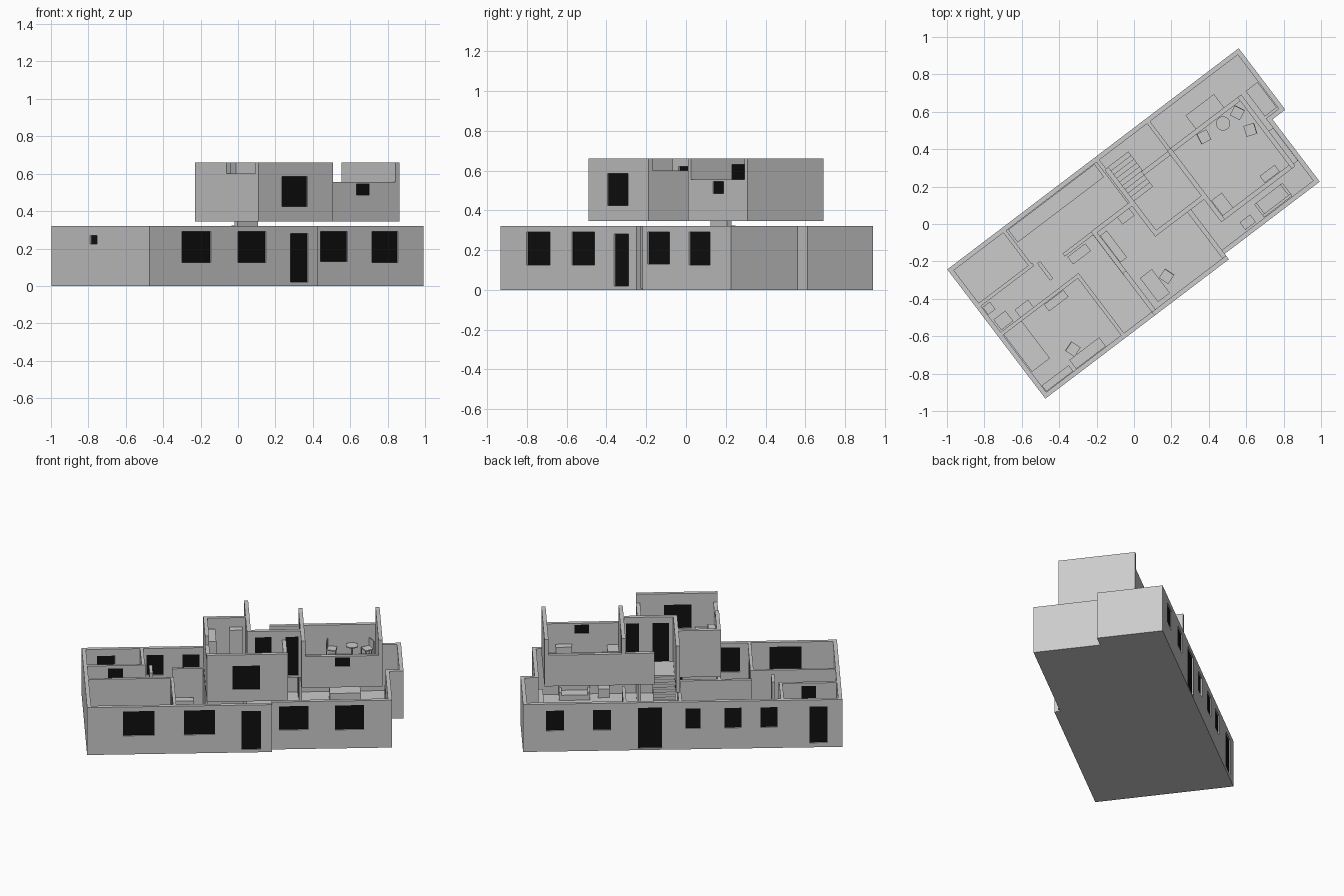
import bpy, bmesh, math

if "Cube" in bpy.data.objects:
    bpy.data.objects.remove(bpy.data.objects["Cube"])

ANGLE = math.radians(37.2)      # the house stands turned on its plot
T = 0.025                       # wall thickness
dark = bpy.data.materials.new("dark_glass")
dark.diffuse_color = (0.005, 0.005, 0.005, 1)
dark.use_nodes = True
dark.node_tree.nodes["Principled BSDF"].inputs["Base Color"].default_value = dark.diffuse_color


def build(name, boxes, mat=None):
    """One object out of boxes given as (u0, u1, v0, v1, z0, z1)."""
    bm = bmesh.new()
    for u0, u1, v0, v1, z0, z1 in boxes:
        vs = bmesh.ops.create_cube(bm, size=1)["verts"]
        for p in vs:
            p.co = (u0 + (p.co.x + .5) * (u1 - u0), v0 + (p.co.y + .5) * (v1 - v0),
                    z0 + (p.co.z + .5) * (z1 - z0))
    me = bpy.data.meshes.new(name)
    bm.to_mesh(me)
    bm.free()
    ob = bpy.data.objects.new(name, me)
    ob.rotation_euler.z = ANGLE
    bpy.context.collection.objects.link(ob)
    if mat:
        me.materials.append(mat)
    return ob


def wall(name, axis, c, a, b, z0, z1, holes=(), t=T):
    """Wall along u or v, centred on c, with glazed openings (a0, a1, z0, z1)."""
    def bx(p, q, lo, hi, w):
        if axis == "u":
            return (p, q, c - w / 2, c + w / 2, lo, hi)
        return (c - w / 2, c + w / 2, p, q, lo, hi)
    solid, pos = [], a
    for p, q, lo, hi in sorted(holes):
        solid.append(bx(pos, p, z0, z1, t))
        if lo > z0 + .001:
            solid.append(bx(p, q, z0, lo, t))
        if hi < z1 - .001:
            solid.append(bx(p, q, hi, z1, t))
        pos = q
    solid.append(bx(pos, b, z0, z1, t))
    build(name, solid)
    if holes:
        build(name + "_panes", [bx(p, q, lo, hi, .009) for p, q, lo, hi in holes], dark)


def block(name, u, v, su, sv, z0, h):
    build(name, [(u - su / 2, u + su / 2, v - sv / 2, v + sv / 2, z0, z0 + h)])


def chair(name, u, v, z, turn=0):
    """Four legs, seat and back, turned about its own centre."""
    s, l = .03, .005
    legs = [(x, x + l, y, y + l, 0, .05) for x in (-s, s - l) for y in (-s, s - l)]
    ob = build(name, legs + [(-s, s, -s, s, .05, .057), (-s, s, s - l, s, .057, .11)])
    ob.location = (u * math.cos(ANGLE) - v * math.sin(ANGLE),
                   u * math.sin(ANGLE) + v * math.cos(ANGLE), z)
    ob.rotation_euler.z = ANGLE + math.radians(turn)


# ---------- ground floor: slab and outer walls ----------
H, h = .32, T / 2
build("ground_slab", [(-.942, .19, -.457, .41, 0, .01), (.19, .928, -.42, .41, 0, .01),
                      (.928, 1.014, -.002, .41, 0, .01)])
wall("front_wall", "u", -.457 + h, -.942, .19, 0, H,
     [(-.723, -.529, .125, .29), (-.347, -.158, .125, .29), (.005, .124, .02, .28)])
wall("front_wall_stepped", "u", -.42 + h, .19, .928, 0, H,
     [(.234, .416, .13, .29), (.579, .755, .125, .29)])
wall("back_wall", "u", .41 - h, -.942, 1.014, 0, H,
     [(-.85, -.74, .03, .275), (-.545, -.441, .14, .275), (-.325, -.221, .14, .275),
      (-.074, .018, .14, .275), (.164, .311, .012, .285), (.476, .586, .14, .275),
      (.763, .873, .14, .275)])
wall("left_wall", "v", -.942 + h, -.432, .385, 0, H, [(.008, .066, .225, .27)])
wall("right_wall", "v", .928 - h, -.395, .023, 0, H)
wall("right_wall_return", "u", -.002 + h, .903, 1.014, 0, H)
wall("right_wall_bay", "v", 1.014 - h, .023, .385, 0, H)

# ---------- ground floor: partitions ----------
P = .02
wall("kitchen_side", "v", -.575, .165, .385, .01, H, t=P)
wall("bath_wall", "u", .155, -.917, -.56, .01, H, [(-.79, -.7, .01, .3)], t=P)
wall("bedroom_wall", "u", -.04, -.917, -.395, .01, H, t=P)
wall("bedroom_side", "v", -.405, -.432, -.05, .01, H, [(-.265, -.17, .01, .3)], t=P)
wall("hall_stub", "v", -.53, .03, .145, .01, H, t=P)
wall("kitchen_front", "u", .095, -.4, .04, .01, H, t=P)
wall("study_side", "v", -.2, -.19, .085, .01, H, t=P)
wall("stair_side", "v", .05, .105, .385, .01, H, t=P)
wall("living_side", "v", .39, .17, .385, .01, H, [(.225, .315, .01, .3)], t=P)
wall("hall_side", "v", .28, -.395, -.11, .01, H, t=P)

# ---------- ground floor: furniture ----------
for name, *d in [
        ("bed", -.852, -.175, .12, .25, .05), ("low_cabinet", -.825, -.41, .18, .04, .1),
        ("desk", -.615, -.4, .2, .06, .085), ("dresser", -.579, -.075, .13, .045, .12),
        ("shower_tray", -.868, .012, .08, .07, .04), ("vanity", -.741, -.005, .09, .05, .1),
        ("basin", -.89, .11, .05, .05, .1), ("hall_cabinet", -.33, .05, .12, .05, .12),
        ("kitchen_counter", -.265, .34, .58, .085, .1), ("sideboard", .665, .25, .19, .09, .07),
        ("end_cabinet", .945, .12, .08, .17, .12), ("media_shelf", .885, -.15, .035, .22, .1),
        ("side_table", .49, -.36, .07, .05, .06)]:
    u, v, su, sv, ht = d
    block(name, u, v, su, sv, .01, ht)
build("sofa", [(.575, .765, -.385, -.305, .01, .045), (.575, .765, -.392, -.377, .045, .09),
               (.575, .59, -.377, -.305, .045, .065), (.75, .765, -.377, -.305, .045, .065)])
chair("bedroom_chair", -.665, -.335, .01, 20)

# ---------- staircase ----------
N = 9
build("stairs", [(.072, .21, .10 + .025 * i, .127 + .025 * i, .305 - .022 * i, .345 - .022 * i)
                 for i in range(N)])

# ---------- upper floor ----------
Z, TOP, LOW, S = .345, .66, .555, .357
build("upper_slab", [(-.209, .29, -.457, -.11, Z, S), (-.209, .07, -.11, .107, Z, S),
                     (.07, .385, -.11, .1, Z, S), (.2, .385, .1, .2, Z, S),
                     (.385, .875, -.275, .205, Z, S)])
wall("upper_front", "u", -.457 + h, -.209, .29, Z, TOP, [(-.051, .118, .425, .585)])
wall("upper_left", "v", -.209 + h, -.175, .085, Z, TOP)
wall("upper_left_low", "v", -.209 + h, -.432, -.175, Z, .6)
wall("upper_right", "v", .29 - h, -.432, -.122, Z, .6)
wall("upper_back", "u", .107 - h, -.209, .05, Z, TOP)
wall("upper_stair_side", "v", .062, -.1, .325, Z, TOP)
wall("upper_hall_wall", "u", -.11, .05, .378, Z, TOP,
     [(.10, .20, S, .62), (.285, .365, S, .62)])
wall("terrace_left", "v", .39, -.275, .205, Z, TOP, [(-.015, .073, S, .63)])
wall("terrace_right", "v", .875 - h, -.275, .205, Z, TOP)
wall("terrace_front", "u", -.275 + h, .402, .851, Z, LOW, [(.585, .675, .485, .545)])
wall("terrace_back", "u", .205 - h, .402, .851, Z, LOW)
wall("hall_back", "u", .2 - h, .2, .378, Z, LOW)

# ---------- upper floor: furniture ----------
block("wardrobe", -.16, -.03, .045, .18, S, .24)
block("closet", -.01, .06, .08, .05, S, .24)
block("upper_desk", -.11, -.33, .08, .16, S, .085)
chair("upper_chair", -.03, -.328, S, -70)
block("planter", .74, -.225, .1, .045, S, .06)
block("lounge_seat", .44, -.2, .07, .1, S, .05)
for i, (u, v, a) in enumerate([(.579, .145, 80), (.8, .14, -65), (.8, .025, -110)]):
    chair(f"terrace_chair_{i + 1}", u, v, S, a)

# round terrace table
tu, tv = .704, .14
tx, ty = tu * math.cos(ANGLE) - tv * math.sin(ANGLE), tu * math.sin(ANGLE) + tv * math.cos(ANGLE)
for name, r, z, d in [("table_top", .038, S + .075, .006), ("table_post", .005, S + .036, .072),
                      ("table_foot", .02, S + .003, .006)]:
    bpy.ops.mesh.primitive_cylinder_add(vertices=24, radius=r, depth=d, location=(tx, ty, z))
    bpy.context.object.name = name
    bpy.ops.object.shade_smooth_by_angle()
